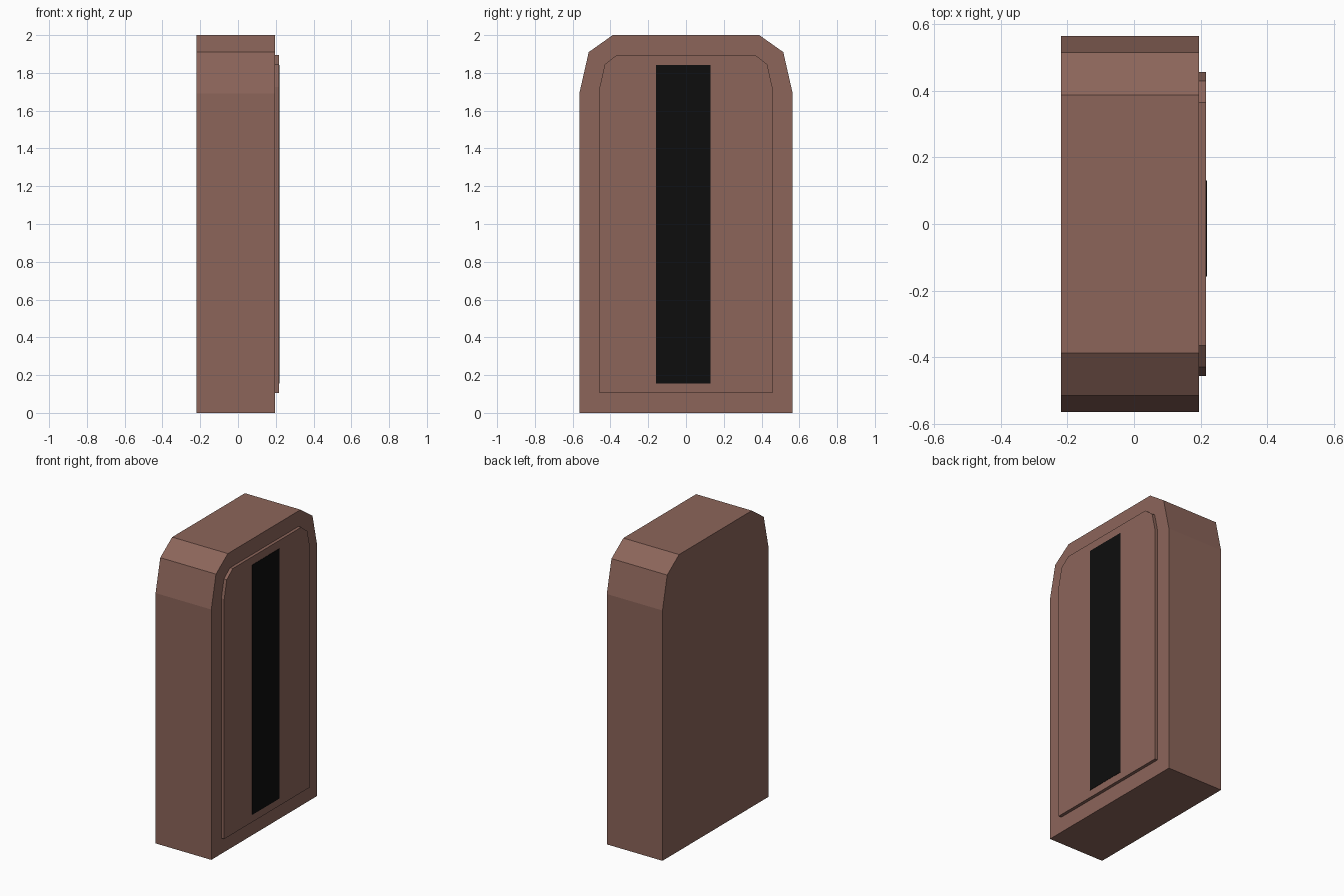
import bpy
import bmesh

if "Cube" in bpy.data.objects:
    bpy.data.objects.remove(bpy.data.objects["Cube"])


def material(name, rgb):
    m = bpy.data.materials.new(name)
    m.diffuse_color = (*rgb, 1.0)
    m.use_nodes = True
    m.node_tree.nodes["Principled BSDF"].inputs["Base Color"].default_value = m.diffuse_color
    return m


def slab(name, profile, x0, x1, mat):
    """Extrude a closed (y, z) outline along x from x0 to x1."""
    bm = bmesh.new()
    face = bm.faces.new([bm.verts.new((x0, y, z)) for y, z in profile])
    moved = bmesh.ops.extrude_face_region(bm, geom=[face])["geom"]
    verts = [v for v in moved if isinstance(v, bmesh.types.BMVert)]
    bmesh.ops.translate(bm, vec=(x1 - x0, 0, 0), verts=verts)
    bmesh.ops.recalc_face_normals(bm, faces=bm.faces)
    mesh = bpy.data.meshes.new(name)
    bm.to_mesh(mesh)
    bm.free()
    mesh.materials.append(mat)
    obj = bpy.data.objects.new(name, mesh)
    bpy.context.collection.objects.link(obj)
    return obj


def mirrored(half):
    """Complete a symmetric outline from its +y half."""
    return half + [(-y, z) for y, z in reversed(half)]


brown = material("reddish brown", (0.262, 0.130, 0.102))
black = material("black", (0.004, 0.004, 0.004))

# Main body with faceted top corners
slab("body", mirrored([(0.565, 0), (0.565, 1.69), (0.515, 1.91), (0.388, 2.0)]),
     -0.22, 0.196, brown)

# Raised panel on the right side, same outline but smaller
slab("raised_panel", mirrored([(0.457, 0.105), (0.457, 1.725), (0.43, 1.845), (0.365, 1.896)]),
     0.19, 0.217, brown)

# Painted dark strip on the panel
slab("dark_strip", [(-0.158, 0.155), (0.131, 0.155), (0.131, 1.842), (-0.158, 1.842)],
     0.215, 0.219, black)
